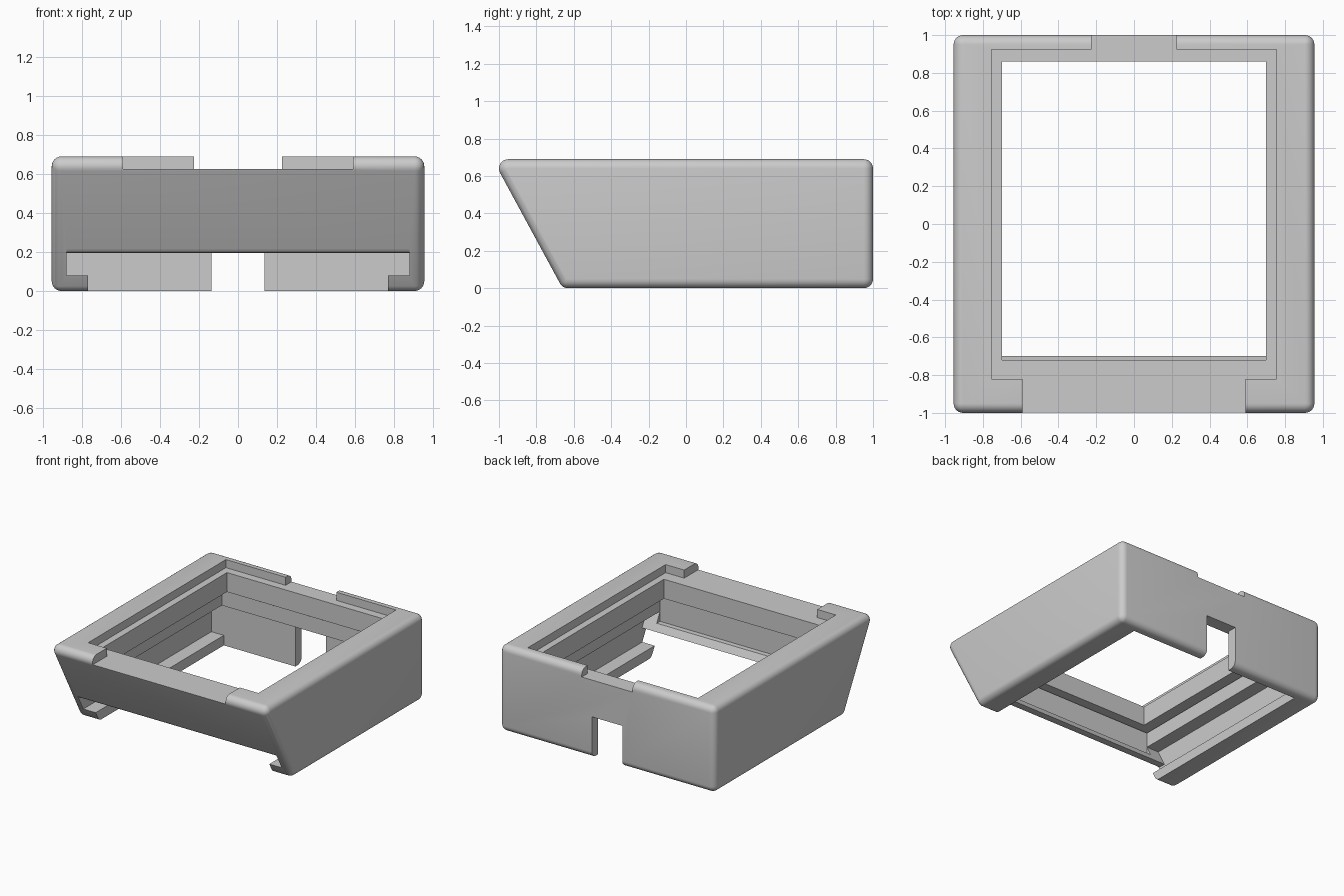
import bpy
import bmesh
from mathutils import Matrix, Vector

cube = bpy.data.objects.get("Cube")
if cube:
    bpy.data.objects.remove(cube, do_unlink=True)

GREY = (0.6, 0.6, 0.6, 1.0)
grey = bpy.data.materials.new("light grey plastic")
grey.use_nodes = True
grey.diffuse_color = GREY
grey.node_tree.nodes["Principled BSDF"].inputs["Base Color"].default_value = GREY


def make_object(name, bm):
    bmesh.ops.recalc_face_normals(bm, faces=bm.faces)
    mesh = bpy.data.meshes.new(name)
    bm.to_mesh(mesh)
    bm.free()
    mesh.materials.append(grey)
    obj = bpy.data.objects.new(name, mesh)
    bpy.context.scene.collection.objects.link(obj)
    return obj


def prism(name, half_width, profile):
    """Side profile of (y, z) points, extruded across x."""
    bm = bmesh.new()
    face = bm.faces.new([bm.verts.new((-half_width, y, z)) for y, z in profile])
    out = bmesh.ops.extrude_face_region(bm, geom=[face])
    moved = [v for v in out["geom"] if isinstance(v, bmesh.types.BMVert)]
    bmesh.ops.translate(bm, verts=moved, vec=(2 * half_width, 0, 0))
    return make_object(name, bm)


def block(name, half_width, y0, y1, z0, z1):
    return prism(name, half_width, [(y0, z0), (y1, z0), (y1, z1), (y0, z1)])


# Rounded body with a sloping front: hull around a ball in each corner
RADIUS = 0.05
bm = bmesh.new()
for x in (-0.905, 0.905):
    for y, z in [(-0.95, 0.64), (0.95, 0.64), (0.95, 0.05), (-0.63, 0.05)]:
        bmesh.ops.create_uvsphere(bm, u_segments=24, v_segments=12, radius=RADIUS,
                                  matrix=Matrix.Translation(Vector((x, y, z))))
hull = bmesh.ops.convex_hull(bm, input=bm.verts)
inside = {g for g in hull["geom_interior"] + hull["geom_unused"]
          if isinstance(g, bmesh.types.BMVert)}
bmesh.ops.delete(bm, geom=list(inside), context="VERTS")
bmesh.ops.dissolve_limit(bm, angle_limit=0.01, verts=bm.verts, edges=bm.edges)
body = make_object("frame_body", bm)

# Cutters, from the top down
FAR = 1.2
cutters = [
    block("top_recess", 0.755, -0.82, 0.925, 0.625, 0.8),
    block("front_notch", 0.59, -FAR, -0.8, 0.625, 0.8),
    block("back_notch", 0.225, 0.9, FAR, 0.625, 0.8),
    block("window_opening", 0.70, -0.72, 0.86, 0.25, 0.7),
    block("panel_groove", 0.80, -0.82, 0.92, 0.45, 0.47),
    block("middle_cavity", 0.77, -0.77, 0.895, 0.25, 0.465),
    # Lower cavity with sloping front wall and rounded wall foot
    prism("lower_cavity", 0.88, [
        (-FAR, 0.08), (0.92, 0.08), (0.92, 0.33), (-0.77, 0.33), (-0.70, 0.195),
        (-0.745, 0.195), (-0.762, 0.199), (-0.772, 0.212), (-FAR, 0.212)]),
    block("bottom_opening", 0.77, -FAR, 0.92, -0.1, 0.1),
    block("back_cable_slot", 0.135, 0.8, FAR, -0.1, 0.33),
]

bpy.context.view_layer.objects.active = body
body.select_set(True)
for cutter in cutters:
    mod = body.modifiers.new(cutter.name, "BOOLEAN")
    mod.operation = "DIFFERENCE"
    mod.solver = "EXACT"
    mod.object = cutter
    bpy.ops.object.modifier_apply(modifier=mod.name)
    bpy.data.objects.remove(cutter, do_unlink=True)

bpy.ops.object.shade_smooth_by_angle(angle=0.55)
